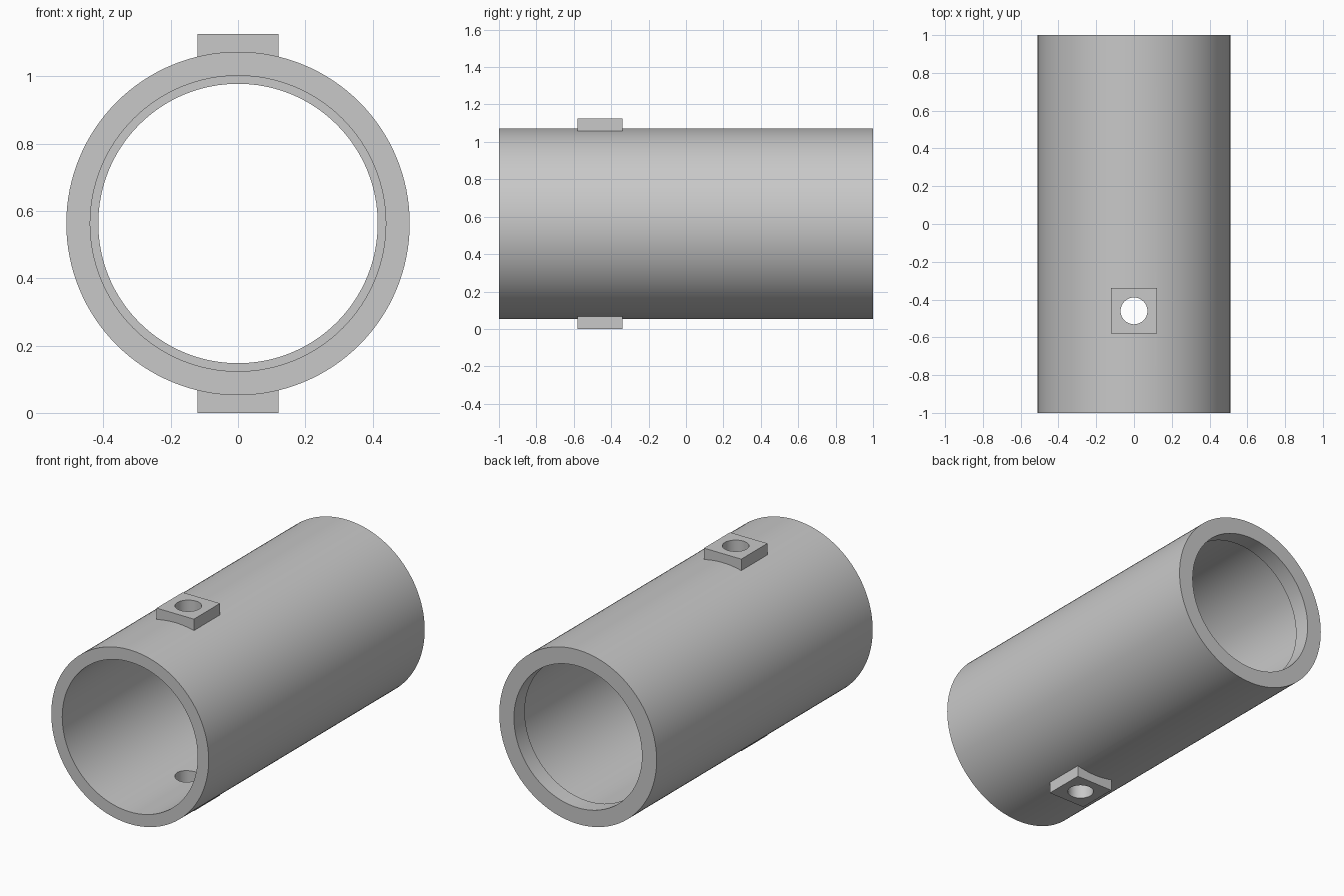
import bpy
import bmesh
import math
from mathutils import Matrix, Vector

if "Cube" in bpy.data.objects:
    bpy.data.objects.remove(bpy.data.objects["Cube"], do_unlink=True)

AXIS_Z = 0.5625      # height of the tube axis
OUTER_R = 0.51
BORE_R = 0.439
LIP_R = 0.415
LIP_DEPTH = 0.1
PAD = 0.242          # side of the square pads
PAD_Y = -0.46
HOLE_R = 0.071

grey = bpy.data.materials.new("plain grey")
grey.use_nodes = True
colour = (0.58, 0.58, 0.58, 1)
grey.diffuse_color = colour
grey.node_tree.nodes["Principled BSDF"].inputs["Base Color"].default_value = colour


def add_object(name, bm):
    bmesh.ops.recalc_face_normals(bm, faces=bm.faces)
    mesh = bpy.data.meshes.new(name)
    bm.to_mesh(mesh)
    bm.free()
    mesh.materials.append(grey)
    obj = bpy.data.objects.new(name, mesh)
    bpy.context.collection.objects.link(obj)
    return obj


def cylinder(name, radius, start, end, segments=128):
    """Solid cylinder between two points."""
    start, end = Vector(start), Vector(end)
    span = end - start
    turn = span.to_track_quat("Z", "Y").to_matrix().to_4x4()
    bm = bmesh.new()
    bmesh.ops.create_cone(bm, cap_ends=True, segments=segments, radius1=radius,
                          radius2=radius, depth=span.length,
                          matrix=Matrix.Translation((start + end) / 2) @ turn)
    return add_object(name, bm)


def box(name, centre, size):
    bm = bmesh.new()
    bmesh.ops.create_cube(bm, size=1, matrix=Matrix.Translation(centre)
                          @ Matrix.Diagonal((*size, 1)))
    return add_object(name, bm)


def combine(target, tool, operation):
    """Apply a boolean and remove the helper."""
    tool.hide_render = True
    bpy.context.view_layer.objects.active = target
    mod = target.modifiers.new(tool.name, "BOOLEAN")
    mod.operation = operation
    mod.solver = "EXACT"
    mod.object = tool
    bpy.ops.object.modifier_apply(modifier=mod.name)
    bpy.data.objects.remove(tool, do_unlink=True)


# Outer barrel with a square pad above and below
body = cylinder("sleeve_body", OUTER_R, (0, -1, AXIS_Z), (0, 1, AXIS_Z))
pads = box("mounting_pads", (0, PAD_Y, AXIS_Z), (PAD, PAD, 2 * AXIS_Z))
combine(body, pads, "UNION")

# Main bore, stopping short of the back to leave an inner lip
bore = cylinder("bore_cutter", BORE_R, (0, -1.2, AXIS_Z), (0, 1 - LIP_DEPTH, AXIS_Z))
combine(body, bore, "DIFFERENCE")
lip = cylinder("lip_cutter", LIP_R, (0, -1.3, AXIS_Z), (0, 1.2, AXIS_Z))
combine(body, lip, "DIFFERENCE")

# Cross hole through both pads
hole = cylinder("hole_cutter", HOLE_R, (0, PAD_Y, -0.2), (0, PAD_Y, 1.4), 48)
combine(body, hole, "DIFFERENCE")

# Smooth curved walls, crisp rims
bpy.ops.object.select_all(action="DESELECT")
body.select_set(True)
bpy.context.view_layer.objects.active = body
bpy.ops.object.shade_smooth_by_angle(angle=math.radians(30))
